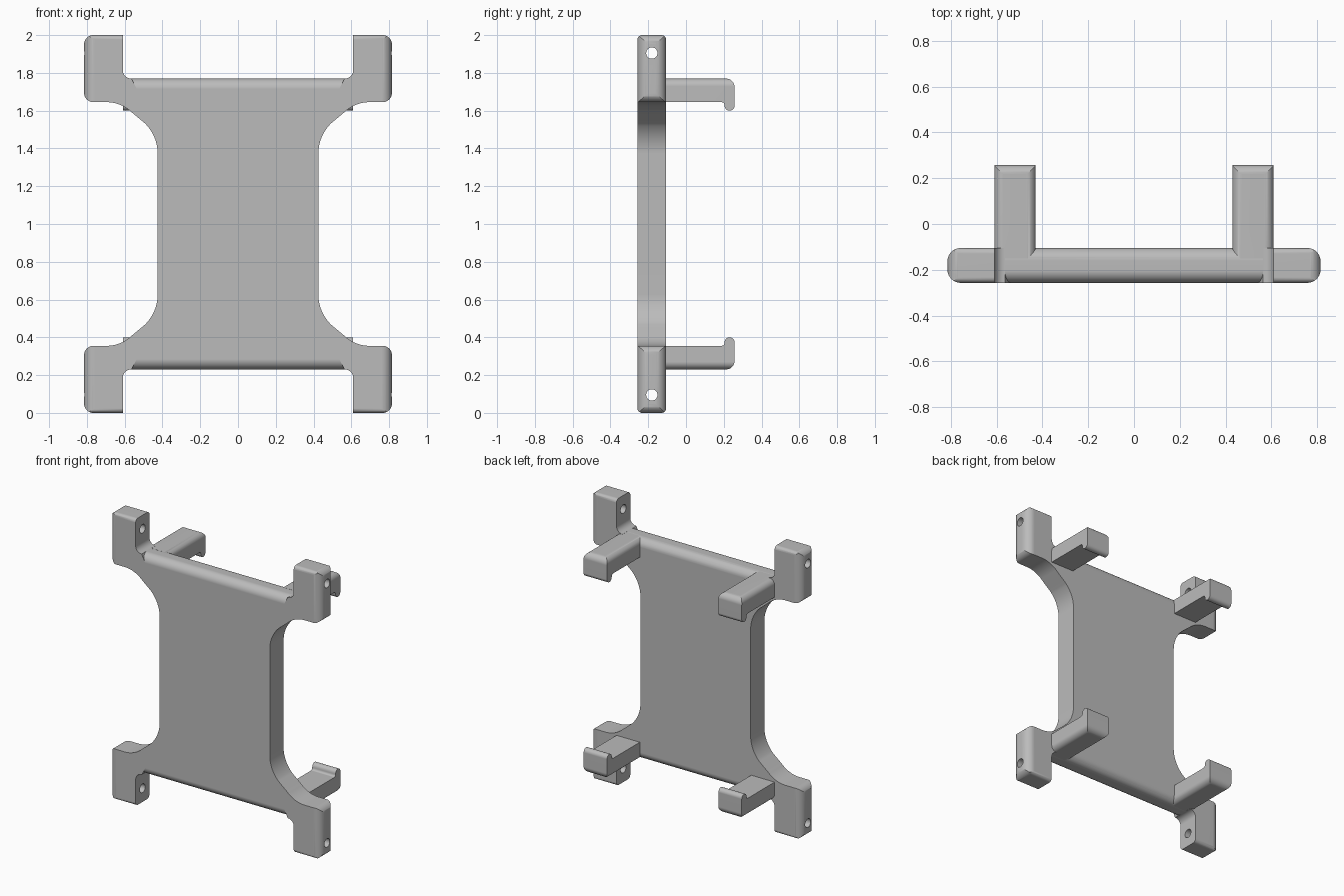
import bpy, bmesh
from math import sin, cos, radians

if "Cube" in bpy.data.objects:
    bpy.data.objects.remove(bpy.data.objects["Cube"], do_unlink=True)

MID_Y, HALF = -0.181, 0.076          # plate centre and half thickness
TOP, ROUND = 0.77, 0.055             # plate edge, measured from mid height

grey = bpy.data.materials.new("light_grey")
grey.use_nodes = True
colour = (0.50, 0.50, 0.50, 1)
grey.diffuse_color = colour
grey.node_tree.nodes["Principled BSDF"].inputs["Base Color"].default_value = colour


def arc(cx, cy, r, start, end, n=10):
    angles = [radians(start + (end - start) * i / n) for i in range(n + 1)]
    return [(cx + r * cos(a), cy + r * sin(a)) for a in angles]


def rounded_rect(cx, cy, w, h, r):
    w, h = w - r, h - r
    return (arc(cx + w, cy + h, r, 0, 90) + arc(cx - w, cy + h, r, 90, 180)
            + arc(cx - w, cy - h, r, 180, 270) + arc(cx + w, cy - h, r, 270, 360))


def prism(name, points, axis, low, high):
    """Extrude a flat outline along one axis."""
    place = {"x": lambda a, b, h: (h, a, b),
             "y": lambda a, b, h: (a, h, b),
             "z": lambda a, b, h: (a, b, h)}[axis]
    bm = bmesh.new()
    ends = [[bm.verts.new(place(a, b, h)) for a, b in points] for h in (low, high)]
    bm.faces.new(ends[0])
    bm.faces.new(ends[1][::-1])
    for i in range(len(points)):
        j = (i + 1) % len(points)
        bm.faces.new((ends[0][i], ends[1][i], ends[1][j], ends[0][j]))
    bmesh.ops.recalc_face_normals(bm, faces=bm.faces)
    mesh = bpy.data.meshes.new(name)
    bm.to_mesh(mesh)
    bm.free()
    mesh.materials.append(grey)
    obj = bpy.data.objects.new(name, mesh)
    bpy.context.collection.objects.link(obj)
    return obj


def activate(obj):
    bpy.ops.object.select_all(action="DESELECT")
    obj.select_set(True)
    bpy.context.view_layer.objects.active = obj


def combine(obj, other, operation):
    """Apply a boolean and discard the second shape."""
    activate(obj)
    mod = obj.modifiers.new("combine", "BOOLEAN")
    mod.operation, mod.solver, mod.object = operation, "EXACT", other
    bpy.ops.object.modifier_apply(modifier=mod.name)
    bpy.data.objects.remove(other, do_unlink=True)


# Plate outline: one quarter, mirrored to all four
quarter = (arc(0.565, TOP + 0.045, 0.045, -90, 0) + [(0.61, 1.0002)]
           + arc(0.7652, 0.9502, 0.05, 90, 0) + arc(0.7652, 0.695, 0.05, 0, -90)
           + arc(0.695, 0.455, 0.19, 90, 135) + arc(0.655, 0.37, 0.23, 135, 180))
right = quarter + [(x, -z) for x, z in reversed(quarter)]
outline = right + [(-x, -z) for x, z in right]
plate = prism("mounting_plate", outline, "y", MID_Y - HALF - 0.01, MID_Y + HALF + 0.01)

# Round the ear ends and tips
combine(plate, prism("ear_end_trim", rounded_rect(0, MID_Y, 0.815, HALF, 0.058),
                     "z", -1.2, 1.2), "INTERSECT")
combine(plate, prism("ear_tip_trim", rounded_rect(MID_Y, 0, HALF + 0.0002, 1, 0.025),
                     "x", -1.2, 1.2), "INTERSECT")

# Round the long top and bottom edges, with mitred ends
corner = arc(HALF - ROUND, TOP - ROUND, ROUND, 90, 0)
corner += [(HALF + 0.02, TOP - ROUND), (HALF + 0.02, TOP + 0.002),
           (HALF - ROUND, TOP + 0.002)]
for sy in (-1, 1):
    for sz in (-1, 1):
        cutter = prism("edge_cutter", [(MID_Y + sy * y, sz * z) for y, z in corner],
                       "x", -1, 1)
        for v in cutter.data.vertices:
            v.co.x *= 0.564 - 0.5 * max(0, TOP - abs(v.co.z))
        combine(plate, cutter, "DIFFERENCE")

# Screw holes through the ears
for sz in (-1, 1):
    hole = prism("hole_cutter", arc(MID_Y, sz * 0.905, 0.03, 0, 345, 23), "x", -1, 1)
    combine(plate, hole, "DIFFERENCE")

# Four hooks with lips facing inward
side = ([(-0.15, TOP)] + arc(0.212, TOP - 0.045, 0.045, 90, 0)
        + arc(0.2305, 0.6265, 0.0265, 0, -180)
        + arc(0.189, 0.63, 0.015, 0, 90, 4) + [(-0.15, 0.645)])
front = ([(0.43, 0.5)] + arc(0.47, TOP - 0.0405, 0.04, 180, 90)
         + arc(0.57, TOP - 0.0405, 0.04, 90, 0) + [(0.61, 0.5)])
for sx in (-1, 1):
    for sz in (-1, 1):
        hook = prism("hook", [(y, sz * z) for y, z in side], "x",
                     sx * 0.52 - 0.1, sx * 0.52 + 0.1)
        combine(hook, prism("hook_trim", [(sx * x, sz * z) for x, z in front],
                            "y", -0.4, 0.4), "INTERSECT")
        combine(plate, hook, "UNION")

# Stand on the floor and shade
for v in plate.data.vertices:
    v.co.z += 1
activate(plate)
bpy.ops.object.shade_smooth_by_angle(angle=radians(30))
weighted = plate.modifiers.new("weighted_normals", "WEIGHTED_NORMAL")
weighted.keep_sharp = True
